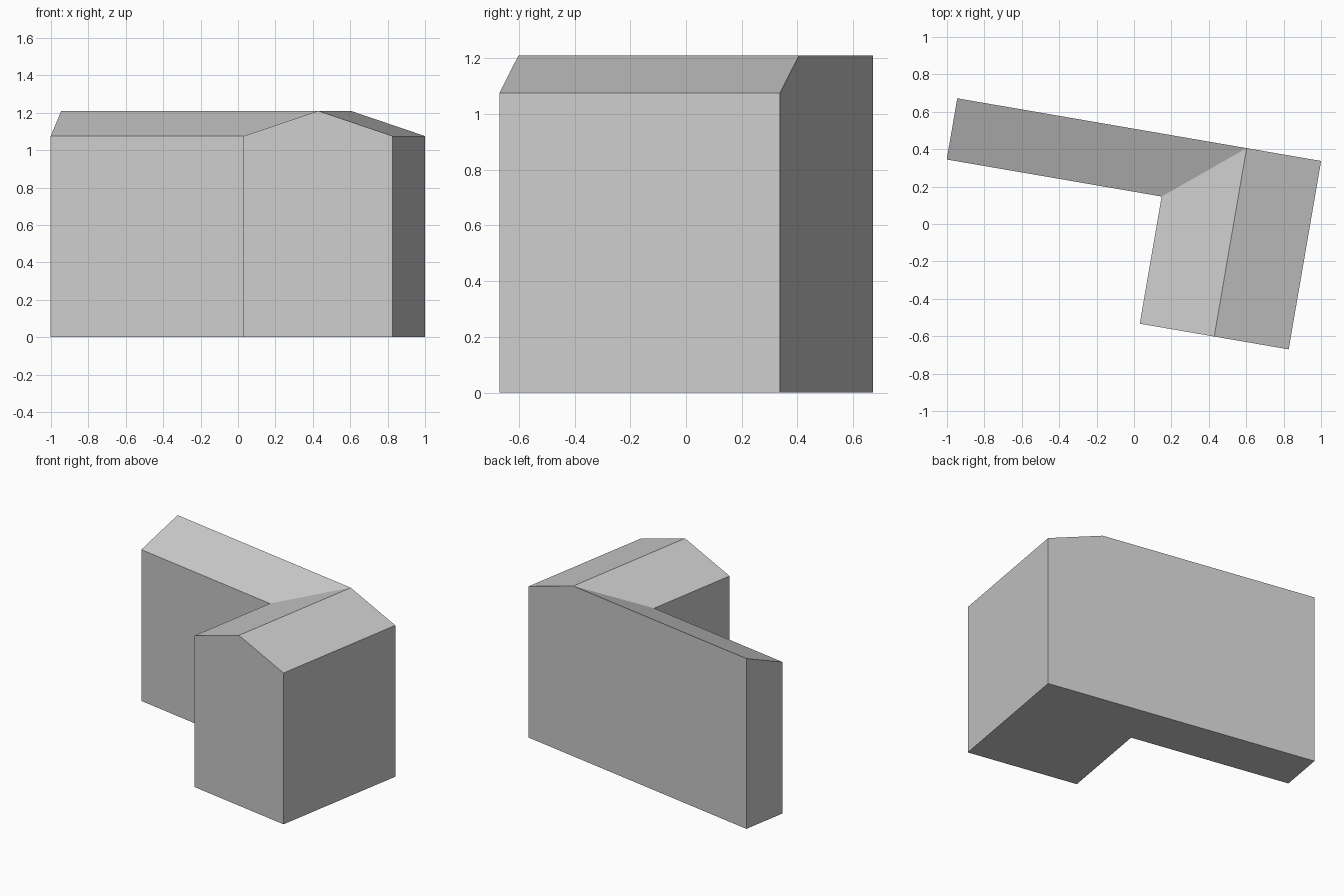
import bpy
import math
from mathutils import Matrix, Vector

cube = bpy.data.objects.get("Cube")
if cube:
    bpy.data.objects.remove(cube, do_unlink=True)

# Plan sizes, measured along the long back wall and forward from it
LENGTH, DEPTH = 1.974, 1.022
WING_DEPTH, GABLE_WIDTH = 0.332, 0.808
EAVE, RIDGE = 1.075, 1.21
inner = LENGTH - GABLE_WIDTH
middle = LENGTH - GABLE_WIDTH / 2

grey = bpy.data.materials.new("plain grey")
grey.use_nodes = True
colour = (0.6, 0.6, 0.6, 1)
grey.diffuse_color = colour
grey.node_tree.nodes["Principled BSDF"].inputs["Base Color"].default_value = colour

# Turn the plan to its angle on the ground
place = Matrix.Translation((-0.945, 0.672, 0)) @ Matrix.Rotation(math.radians(-9.77), 4, "Z")

# Outline of the L-shaped plan, counterclockwise, with the wall height at each point
outline = [
    (0, 0, RIDGE),
    (0, -WING_DEPTH, EAVE),
    (inner, -WING_DEPTH, EAVE),
    (inner, -DEPTH, EAVE),
    (middle, -DEPTH, RIDGE),
    (LENGTH, -DEPTH, EAVE),
    (LENGTH, 0, EAVE),
    (middle, 0, RIDGE),
]
n = len(outline)
floor = [place @ Vector((x, y, 0)) for x, y, z in outline]
top = [place @ Vector(p) for p in outline]


def add_part(name, faces):
    mesh = bpy.data.meshes.new(name)
    mesh.from_pydata(floor + top, [], faces)
    mesh.materials.append(grey)
    mesh.validate()
    obj = bpy.data.objects.new(name, mesh)
    bpy.context.collection.objects.link(obj)


def wall(*points):
    return [*points, *(p + n for p in reversed(points))]


# Walls: the gable end and the back wall are single faces through the ridge
walls = [wall(*run) for run in ((0, 1), (1, 2), (2, 3), (3, 4, 5), (5, 6), (6, 7, 0))]
base = [list(reversed(range(n)))]

# Roof: lean-to slope on the wing, two slopes on the gabled block
slopes = [(0, 1, 2, 7), (2, 3, 4, 7), (4, 5, 6, 7)]
roof = [[p + n for p in slope] for slope in slopes]

add_part("building_shell", walls + base + roof)
